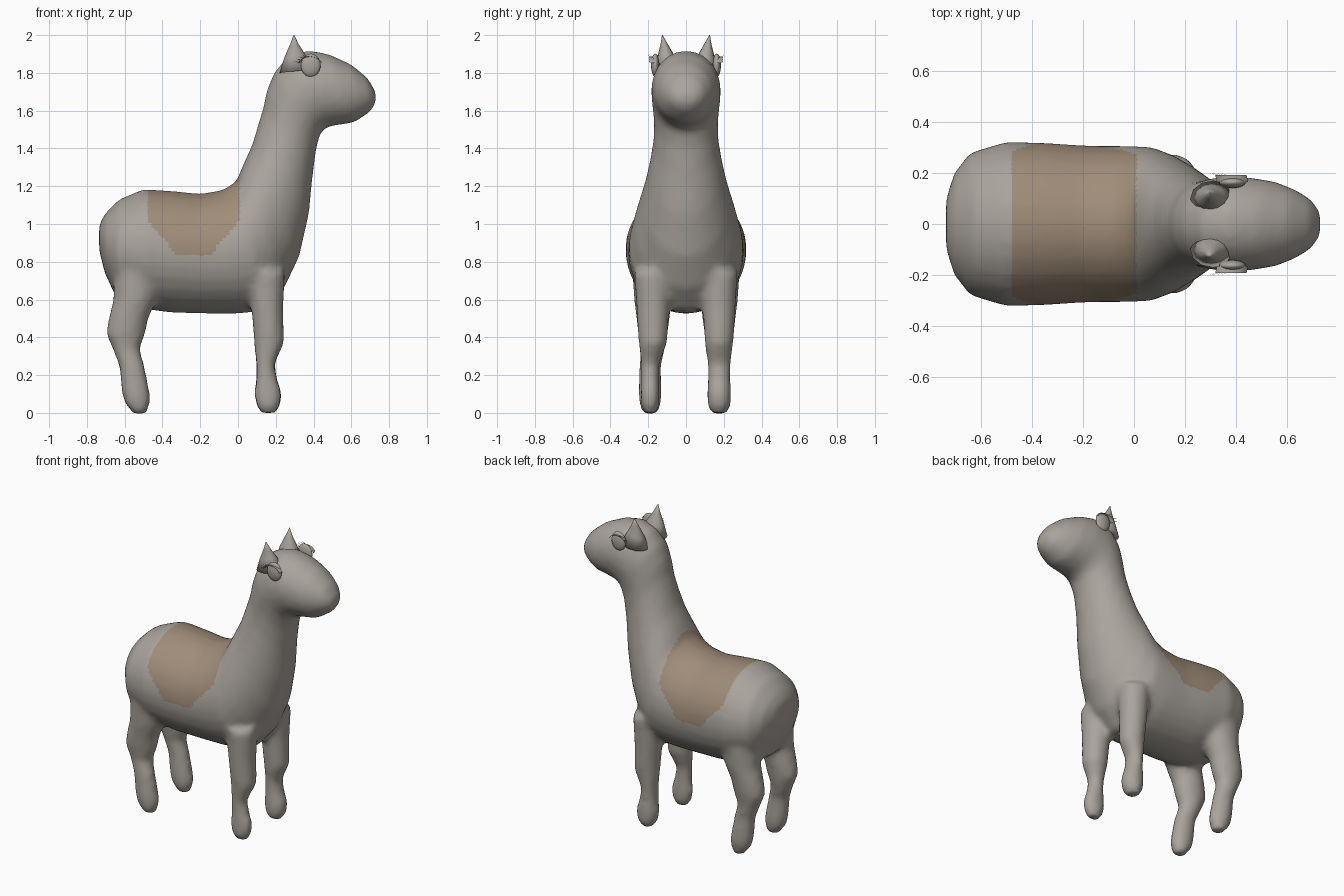
import bpy, bmesh, math
from mathutils import Vector, Matrix

old = bpy.data.objects.get("Cube")
if old:
    bpy.data.objects.remove(old)


def material(name, color):
    m = bpy.data.materials.new(name)
    m.use_nodes = True
    m.diffuse_color = (*color, 1)
    m.node_tree.nodes["Principled BSDF"].inputs["Base Color"].default_value = (*color, 1)
    return m


WOOL = material("warm grey wool", (0.40, 0.37, 0.335))
BLANKET = material("tan blanket", (0.35, 0.265, 0.19))


def add_object(name, bm, mats):
    mesh = bpy.data.meshes.new(name)
    bmesh.ops.recalc_face_normals(bm, faces=bm.faces)
    bm.to_mesh(mesh)
    bm.free()
    for m in mats:
        mesh.materials.append(m)
    mesh.shade_smooth()
    obj = bpy.data.objects.new(name, mesh)
    bpy.context.collection.objects.link(obj)
    return obj


def loft(bm, rings, sides=28):
    """Skin oval rings given as (end point, opposite end point, half width)."""
    loops = []
    for a, b, w in rings:
        a, b = Vector(a), Vector(b)
        mid, half = (a + b) / 2, (a - b) / 2
        angles = [math.tau * i / sides for i in range(sides)]
        loops.append([bm.verts.new(mid + half * math.cos(t) + Vector((0, w * math.sin(t), 0)))
                      for t in angles])
    for lo, hi in zip(loops, loops[1:]):
        for i in range(sides):
            j = (i + 1) % sides
            bm.faces.new((lo[i], lo[j], hi[j], hi[i]))
    bm.faces.new(loops[0])
    bm.faces.new(loops[-1][::-1])


# Torso, neck and head: upper x, upper z, lower x, lower z, half width
SPINE = [
    (-.735, 1.0, -.735, .86, .10), (-.70, 1.06, -.705, .74, .20),
    (-.63, 1.13, -.65, .62, .28), (-.50, 1.185, -.50, .55, .322),
    (-.35, 1.175, -.35, .53, .318), (-.20, 1.16, -.15, .525, .306),
    (-.08, 1.18, 0, .525, .306), (-.01, 1.225, .14, .54, .302),
    (.03, 1.32, .245, .66, .272), (.075, 1.42, .325, .83, .23),
    (.105, 1.52, .375, 1.05, .195), (.135, 1.62, .395, 1.25, .172),
    (.15, 1.70, .415, 1.40, .17), (.19, 1.80, .44, 1.49, .18),
    (.26, 1.885, .48, 1.515, .184), (.37, 1.92, .54, 1.525, .182),
    (.48, 1.90, .61, 1.535, .167), (.60, 1.845, .66, 1.565, .135),
    (.685, 1.775, .705, 1.60, .095), (.73, 1.70, .73, 1.64, .045),
]
# Legs: z, rear x, front x, half width
FRONT_LEG = [(.75, .05, .25, .10), (.55, .07, .24, .088), (.37, .085, .245, .076),
             (.26, .095, .195, .062), (.19, .095, .205, .06), (.10, .085, .235, .064),
             (.04, .095, .225, .062), (0, .12, .20, .045)]
REAR_LEG = [(.75, -.66, -.38, .11), (.60, -.66, -.43, .10), (.50, -.685, -.475, .088),
            (.42, -.70, -.49, .078), (.34, -.665, -.52, .064), (.25, -.63, -.495, .058),
            (.10, -.615, -.465, .062), (.05, -.60, -.465, .058), (-.005, -.555, -.485, .04)]

body = bmesh.new()
loft(body, [((a, 0, b), (c, 0, d), w) for a, b, c, d, w in SPINE])
for side in (-1, 1):
    for leg in (FRONT_LEG, REAR_LEG):
        slim = 0.78 if side < 0 and leg is FRONT_LEG else 1
        rings = []
        for z, x0, x1, w in leg:
            y = side * (0.175 + 0.015 * (z < 0.3 and side < 0))
            w *= slim if z < 0.3 else 1
            rings.append(((x0, y, z), (x1, y, z), w))
        loft(body, rings)
raw = add_object("body", body, [WOOL, BLANKET])

# Blend the overlapping parts into one soft skin
remesh = raw.modifiers.new("blend", "REMESH")
remesh.mode = "VOXEL"
remesh.voxel_size = 0.018
soften = raw.modifiers.new("soften", "SMOOTH")
soften.factor = 0.5
soften.iterations = 9
graph = bpy.context.evaluated_depsgraph_get()
skin = bpy.data.meshes.new_from_object(raw.evaluated_get(graph))
raw.modifiers.clear()
raw.data = skin
skin.materials.clear()
skin.materials.append(WOOL)
skin.materials.append(BLANKET)
skin.shade_smooth()

# Blanket draped over the back, with slanted lower corners
for f in skin.polygons:
    dx = abs(f.center.x + 0.235)
    hem = 0.83 + 1.15 * max(0, dx - 0.08)
    f.material_index = int(dx < 0.245 and f.center.z > hem)

for side, label in ((-1, "right"), (1, "left")):
    # Pointed ear leaning slightly outward
    ear = bmesh.new()
    loft(ear, [((.22, side * .10, 1.80), (.40, side * .10, 1.82), .07),
               ((.245, side * .105, 1.88), (.355, side * .105, 1.90), .045),
               ((.275, side * .115, 1.95), (.322, side * .115, 1.95), .02),
               ((.294, side * .125, 2.0), (.298, side * .125, 2.0), .002)], 12)
    add_object(label + "_ear", ear, [WOOL])

    # Shallow domed eye
    eye = bmesh.new()
    bmesh.ops.create_uvsphere(eye, u_segments=24, v_segments=12, radius=1)
    bmesh.ops.transform(eye, verts=eye.verts, matrix=Matrix.Translation(
        (.385, side * .163, 1.84)) @ Matrix.Diagonal((.052, .022, .062, 1)))
    add_object(label + "_eye", eye, [WOOL])

    # Thin upper lid with lashes sweeping backward
    lid = bmesh.new()
    inner, outer = [], []
    for i in range(9):
        t = math.radians(20 + 17.5 * i)
        x, z = .385 + .065 * math.cos(t), 1.835 + .05 * math.sin(t)
        inner.append(lid.verts.new((x, side * .165, z)))
        outer.append(lid.verts.new((x - .006, side * .192, z + .002)))
    for i in range(8):
        lid.faces.new((inner[i], inner[i + 1], outer[i + 1], outer[i]))
    for i in range(5, 9):
        root = outer[i].co
        tip = root + Vector((-.022, side * .008, .008))
        lid.faces.new([lid.verts.new(p) for p in
                       (root, root + Vector((.003, 0, .004)), tip)])
    add_object(label + "_eyelid", lid, [WOOL])
